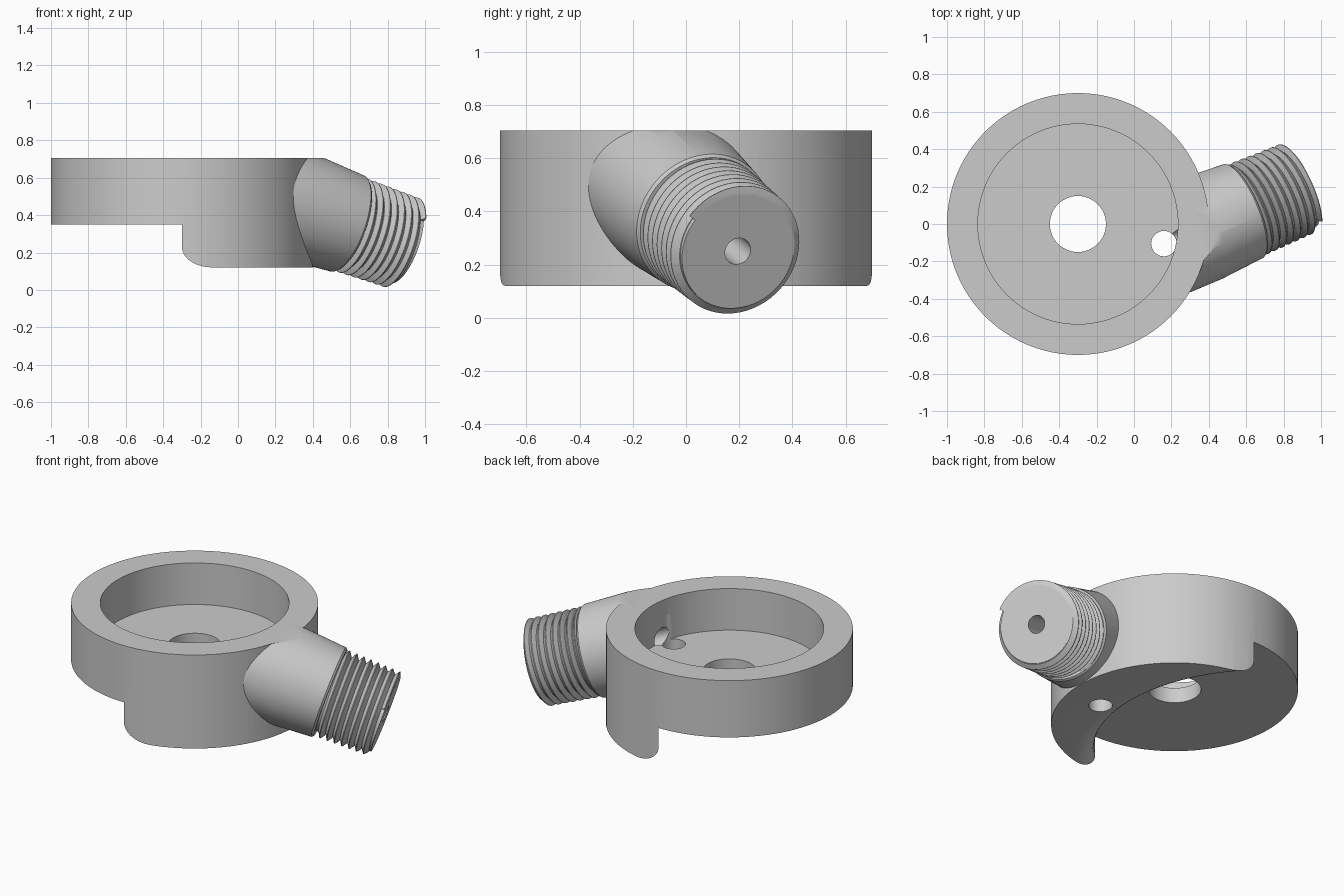
import bpy, bmesh, math
from mathutils import Vector, Matrix

if "Cube" in bpy.data.objects:
    bpy.data.objects.remove(bpy.data.objects["Cube"])

grey = bpy.data.materials.new("light_grey")
grey.diffuse_color = (0.6, 0.6, 0.6, 1)
grey.use_nodes = True
grey.node_tree.nodes["Principled BSDF"].inputs["Base Color"].default_value = grey.diffuse_color
CX = -0.3  # ring centre in x


def finish(name, bm, matrix):
    bmesh.ops.recalc_face_normals(bm, faces=bm.faces)
    me = bpy.data.meshes.new(name)
    bm.to_mesh(me)
    bm.free()
    me.materials.append(grey)
    ob = bpy.data.objects.new(name, me)
    ob.matrix_world = matrix
    bpy.context.collection.objects.link(ob)
    return ob


def lathe(name, profile, matrix, n=96):
    """Closed solid turned from (radius, height) points."""
    bm = bmesh.new()
    rings = [[bm.verts.new((r * math.cos(2 * math.pi * i / n), r * math.sin(2 * math.pi * i / n), h))
              for i in range(n)] for r, h in profile]
    for a, b in zip(rings, rings[1:]):
        for i in range(n):
            j = (i + 1) % n
            bm.faces.new((a[i], a[j], b[j], b[i]))
    bm.faces.new(rings[0])
    bm.faces.new(rings[-1])
    return finish(name, bm, matrix)


def combine(target, tool, operation):
    mod = target.modifiers.new(operation.lower(), 'BOOLEAN')
    mod.operation, mod.solver, mod.object = operation, 'EXACT', tool
    bpy.context.view_layer.objects.active = target
    bpy.ops.object.modifier_apply(modifier=mod.name)
    bpy.data.objects.remove(tool)


def at(x, y):
    return Matrix.Translation((x, y, 0))


# Ring body with the lower skirt still full
body = lathe("ring_body", [(0.7, 0.12), (0.7, 0.705)], at(CX, 0))

# Concave underside cut that leaves a crescent skirt with a rounded lower edge
A, F = 0.667, 0.11
R_IN = math.hypot(A, 0.7)
flare = [(R_IN + F - F * math.cos(p), 0.12 + F - F * math.sin(p))
         for p in [math.pi / 2 * k / 8 for k in range(8, -1, -1)]]
cut = lathe("skirt_cutter", [(R_IN + F, 0.0)] + flare + [(R_IN, 0.35)], at(CX - A, 0), 160)
combine(body, cut, 'DIFFERENCE')

# Tilted spout frame: local z runs outward, local x points at the thread end
axis = Vector((1, 0.42, -0.35)).normalized()
tip = Vector((0.885, 0.195, 0.25))
u = Vector((0, -0.8, 0.6))
u = (u - axis * u.dot(axis)).normalized()
v = axis.cross(u)
spout = Matrix((u, v, axis)).transposed().to_4x4()
spout.translation = tip

# Spout: smooth neck, collar step, threaded core
L = 0.335
neck = lathe("spout_core", [(0.29, -0.88), (0.29, -0.6), (0.272, -L - 0.012), (0.262, -L),
                            (0.232, -L), (0.226, 0)], spout)
combine(body, neck, 'UNION')

# Trim above the rim, then recess, centre hole, outlet hole and spout bore
combine(body, lathe("rim_cutter", [(1.5, 0.705), (1.5, 1.2)], at(CX, 0)), 'DIFFERENCE')
combine(body, lathe("recess_cutter", [(0.535, 0.445), (0.535, 1.0)], at(CX, 0)), 'DIFFERENCE')
combine(body, lathe("centre_cutter", [(0.15, 0.0), (0.15, 0.6)], at(CX, 0), 48), 'DIFFERENCE')
combine(body, lathe("outlet_cutter", [(0.068, -0.1), (0.068, 0.6)], at(0.16, -0.105), 32), 'DIFFERENCE')
combine(body, lathe("bore_cutter", [(0.052, -0.8), (0.052, 0.1)], spout, 32), 'DIFFERENCE')

# Helical thread ridge ending flush with the spout tip
P, STEPS = 0.044, 64
bm = bmesh.new()
total = int((L / P) * STEPS)
prev = None
for k in range(total + 1):
    t = -(total - k) / STEPS * P
    ang = 2 * math.pi * (k - total) / STEPS
    crest = 0.255 - 0.008 * t / L
    row = []
    for r, h in ((0.22, t - P / 2), (0.229, t - P / 2), (crest, t - 0.004), (crest, t),
                 (0.229, min(t + P / 2, 0)), (0.22, min(t + P / 2, 0))):
        row.append(bm.verts.new((r * math.cos(ang), r * math.sin(ang), h)))
    if prev:
        for i in range(6):
            j = (i + 1) % 6
            bm.faces.new((prev[i], prev[j], row[j], row[i]))
    else:
        bm.faces.new(row)
    prev = row
bm.faces.new(prev)
thread = finish("spout_thread", bm, spout)

# Smooth the curved surfaces, keep the edges sharp
for ob in (body, thread):
    bpy.ops.object.select_all(action='DESELECT')
    ob.select_set(True)
    bpy.context.view_layer.objects.active = ob
    bpy.ops.object.shade_smooth_by_angle(angle=math.radians(30))
